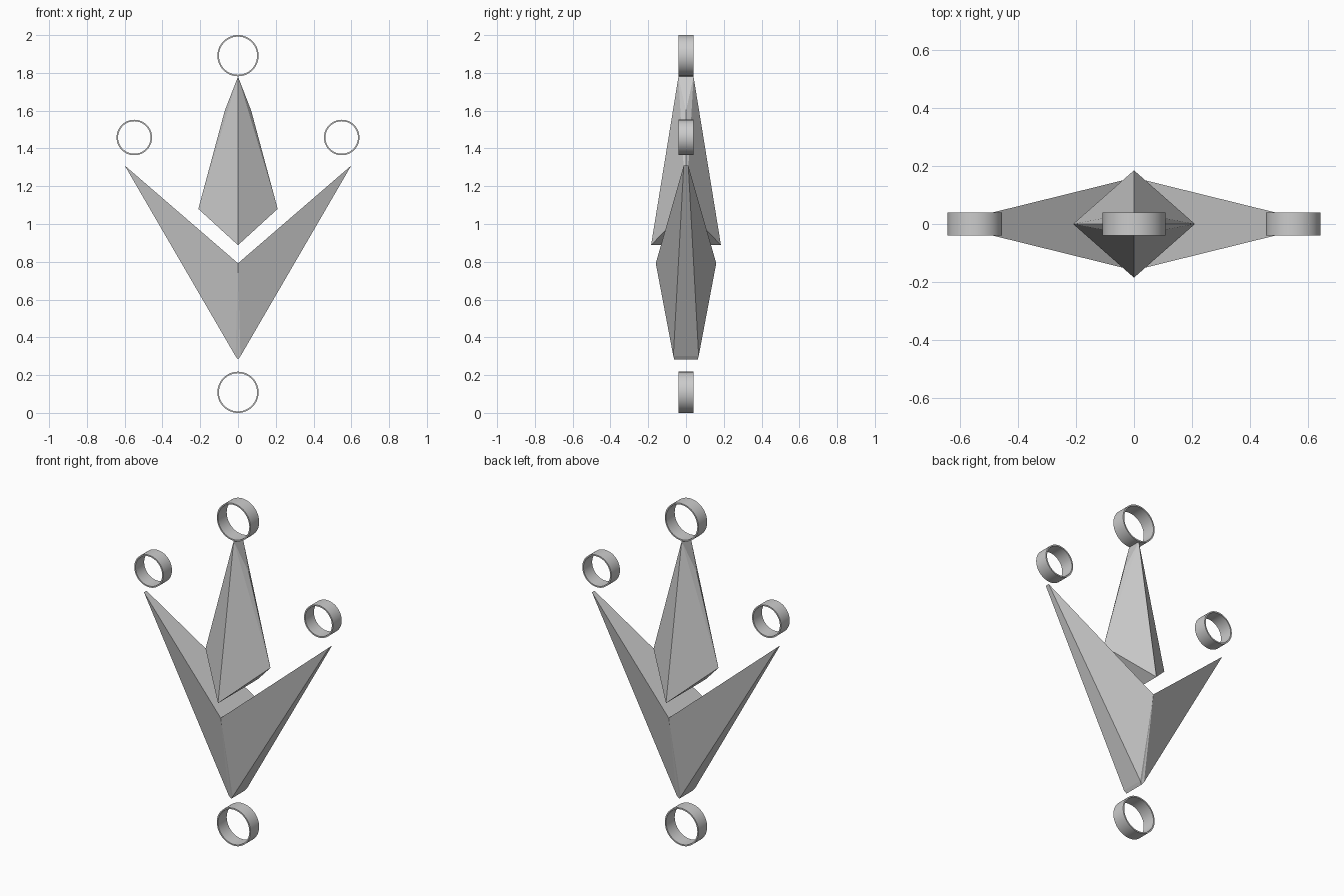
import bpy, bmesh, math

if "Cube" in bpy.data.objects:
    bpy.data.objects.remove(bpy.data.objects["Cube"])


def finish(name, bm):
    bmesh.ops.recalc_face_normals(bm, faces=bm.faces)
    mesh = bpy.data.meshes.new(name)
    bm.to_mesh(mesh)
    bm.free()
    obj = bpy.data.objects.new(name, mesh)
    bpy.context.collection.objects.link(obj)
    return obj


def ring(name, x, z, radius, wall=0.008, half_depth=0.04, segments=64):
    bm = bmesh.new()
    section = [(radius, -half_depth), (radius, half_depth),
               (radius - wall, half_depth), (radius - wall, -half_depth)]
    loops = []
    for i in range(segments):
        a = 2 * math.pi * i / segments
        loops.append([bm.verts.new((x + r * math.cos(a), y, z + r * math.sin(a)))
                      for r, y in section])
    for i in range(segments):
        a, b = loops[i], loops[(i + 1) % segments]
        for j in range(4):
            k = (j + 1) % 4
            bm.faces.new((a[j], a[k], b[k], b[j]))
    obj = finish(name, bm)
    bpy.ops.object.select_all(action='DESELECT')
    obj.select_set(True)
    bpy.context.view_layer.objects.active = obj
    bpy.ops.object.shade_smooth_by_angle(angle=math.radians(30))


# Upper pointed crystal: a faceted convex wedge
bm = bmesh.new()
for s in (-1, 1):
    for co in [(0, s * 0.185, 0.888), (s * 0.21, 0, 1.08),
               (s * 0.07, 0, 1.6), (0, s * 0.04, 1.78)]:
        bm.verts.new(co)
bmesh.ops.convex_hull(bm, input=bm.verts)
finish("upper_crystal", bm)

# Lower V-shaped body: two mirrored tapering wings, open at the centre plane
bm = bmesh.new()
profile = [(0, 0.16, 0.792), (0.6, 0.012, 1.31),
           (0.013, 0.067, 0.30), (0, 0.062, 0.283)]
for side in (-1, 1):
    front = [bm.verts.new((side * x, -y, z)) for x, y, z in profile]
    back = [bm.verts.new((side * x, y, z)) for x, y, z in profile]
    for v in (front, back):
        bm.faces.new((v[0], v[1], v[2]))
        bm.faces.new((v[0], v[2], v[3]))
    for i in range(3):
        bm.faces.new((front[i], front[i + 1], back[i + 1], back[i]))
bmesh.ops.remove_doubles(bm, verts=bm.verts, dist=0.0005)
finish("lower_v_body", bm)

# Floating rings
ring("top_ring", 0, 1.891, 0.109)
ring("bottom_ring", 0, 0.109, 0.109)
ring("left_ring", -0.549, 1.458, 0.094)
ring("right_ring", 0.549, 1.458, 0.094)
